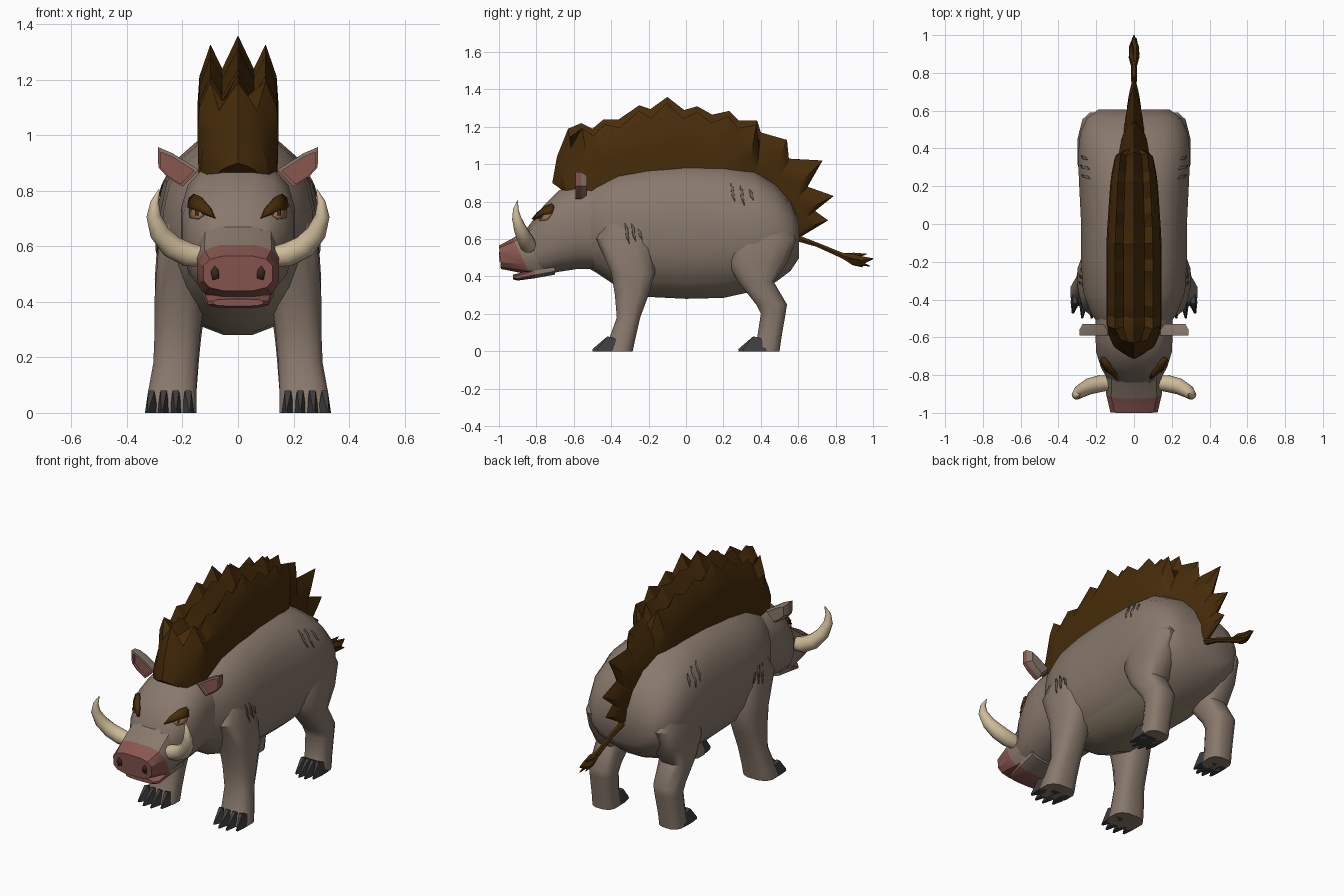
import bpy, math
from mathutils import Vector
from mathutils.bvhtree import BVHTree

if "Cube" in bpy.data.objects:
    bpy.data.objects.remove(bpy.data.objects["Cube"])


def material(name, *rgb):
    m = bpy.data.materials.new(name)
    m.use_nodes = True
    m.diffuse_color = (*rgb, 1)
    node = m.node_tree.nodes["Principled BSDF"]
    node.inputs["Base Color"].default_value = (*rgb, 1)
    node.inputs["Roughness"].default_value = 0.9
    return m


HIDE = material("grey brown hide", 0.25, 0.19, 0.15)
BELLY = material("tan belly", 0.27, 0.22, 0.145)
MANE = material("dark brown hair", 0.062, 0.025, 0.003)
PINK = material("dull pink skin", 0.25, 0.095, 0.08)
IVORY = material("ivory", 0.62, 0.50, 0.32)
CLAW = material("charcoal claw", 0.05, 0.048, 0.05)
SCAR = material("dark scar", 0.15, 0.115, 0.09)
EYE = material("amber eye", 0.28, 0.15, 0.07)
DARK = material("nostril brown", 0.04, 0.022, 0.014)


def build(name, verts, faces, mats, mirror=False, angle=40, rule=None):
    """Make a mesh object, colour its faces by a rule and shade it."""
    me = bpy.data.meshes.new(name)
    me.from_pydata([tuple(v) for v in verts], [], faces)
    for m in mats:
        me.materials.append(m)
    ob = bpy.data.objects.new(name, me)
    bpy.context.collection.objects.link(ob)
    bpy.ops.object.select_all(action='DESELECT')
    ob.select_set(True)
    bpy.context.view_layer.objects.active = ob
    bpy.ops.object.mode_set(mode='EDIT')
    bpy.ops.mesh.select_all(action='SELECT')
    bpy.ops.mesh.normals_make_consistent(inside=False)
    bpy.ops.object.mode_set(mode='OBJECT')
    if rule:
        for p in me.polygons:
            p.material_index = rule(p)
    bpy.ops.object.shade_smooth_by_angle(angle=math.radians(angle))
    if mirror:
        ob.modifiers.new("Mirror", 'MIRROR').use_mirror_merge = False
    return ob


def loft(name, rings, mats, **kw):
    """Skin a list of equal closed rings and cap both ends."""
    n = len(rings[0])
    faces = [(r * n + i, r * n + (i + 1) % n, (r + 1) * n + (i + 1) % n, (r + 1) * n + i)
             for r in range(len(rings) - 1) for i in range(n)]
    faces += [tuple(range(n)), tuple(range((len(rings) - 1) * n, len(rings) * n))]
    return build(name, [v for r in rings for v in r], faces, mats, **kw)


def oval(n, p, low):
    """Unit squared-off oval, with its own roundness for the lower half."""
    out = []
    for i in range(n):
        a = 2 * math.pi * (i + 0.5) / n
        c, s = math.cos(a), math.sin(a)
        e = p if s > 0 else low
        out.append((math.copysign(abs(c) ** e, c), math.copysign(abs(s) ** e, s)))
    top = max(s for c, s in out)
    return [(c / top, s / top) for c, s in out]


def trunk(name, sections, n, p, mats, low=None, **kw):
    """Loft along y; sections are (y, half width, bottom, top, backward lean of the bottom)."""
    return loft(name, [[(w * c, y + lean * (1 - s) / 2, (b + t) / 2 + (t - b) / 2 * s)
                        for c, s in oval(n, p, low or p)]
                       for y, w, b, t, lean in sections], mats, **kw)


def limb(name, sections):
    """Loft along z; sections are (z, y front, y back, x inner, x outer)."""
    return loft(name, [[((a + b) / 2 + (b - a) / 2 * c, (f + k) / 2 + (k - f) / 2 * s, z)
                        for c, s in oval(12, 0.72, 0.72)] for z, f, k, a, b in sections],
                [HIDE], mirror=True)


def sweep(name, path, mat, n=8, **kw):
    """Round tube through (x, y, z, radius) points."""
    pts = [Vector(p[:3]) for p in path]
    rings = []
    for i, p in enumerate(pts):
        t = (pts[min(i + 1, len(pts) - 1)] - pts[max(i - 1, 0)]).normalized()
        u = t.cross(Vector((0, 1, 0.3))).normalized()
        if abs(t.y) > 0.8:
            u = Vector((1, 0, 0))
        v = t.cross(u).normalized()
        rings.append([p + path[i][3] * (u * math.cos(k * math.tau / n) + v * math.sin(k * math.tau / n))
                      for k in range(n)])
    return loft(name, rings, [mat], **kw)


# Body with a tan underside
body = trunk("body", [(-.55, .17, .46, .88, 0), (-.48, .225, .42, .91, 0), (-.36, .27, .34, .96, 0),
                      (-.2, .28, .29, .99, 0), (0, .28, .28, 1.005, 0), (.2, .29, .285, .995, 0),
                      (.36, .297, .32, .965, 0), (.48, .285, .37, .89, 0), (.56, .25, .43, .80, 0),
                      (.605, .19, .5, .7, 0)], 20, .8, [HIDE, BELLY], low=.92,
             rule=lambda p: int(p.normal.z < -.3 and abs(p.center.x) < .19 and p.center.y < .33))

# Head, snout with a slanted pink tip, and lower lip
head = trunk("head", [(-.42, .2, .44, .89, 0), (-.58, .205, .44, .9, 0), (-.68, .2, .425, .86, 0),
                      (-.76, .175, .41, .78, 0), (-.84, .13, .41, .672, 0)], 16, .75, [HIDE])
snout = trunk("snout", [(-.8, .145, .41, .7, .06), (-.925, .148, .41, .605, .09),
                        (-1.0, .125, .44, .565, .01)], 12, .65, [HIDE, PINK], angle=30,
              rule=lambda p: int(p.center.y < -.875))
trunk("lower_lip", [(-.7, .13, .41, .47, 0), (-.81, .12, .39, .45, 0), (-.9, .11, .378, .415, 0),
                    (-.925, .09, .385, .41, 0)], 12, .7, [HIDE, PINK],
      rule=lambda p: int(p.center.y < -.8))

# Legs
front_leg = limb("front_leg", [(.74, -.4, -.26, .13, .25), (.6, -.48, -.18, .12, .287),
                               (.42, -.40, -.165, .12, .3), (.3, -.38, -.2, .135, .3),
                               (.18, -.37, -.245, .145, .305), (.07, -.41, -.27, .15, .325),
                               (0, -.44, -.285, .15, .335)])
hind_leg = limb("hind_leg", [(.78, .3, .48, .1, .25), (.6, .23, .59, .1, .292),
                             (.48, .22, .545, .11, .3), (.37, .28, .47, .12, .295),
                             (.25, .375, .54, .135, .29), (.2, .4, .532, .14, .287),
                             (.07, .38, .51, .15, .287), (0, .36, .5, .15, .29)])

# Claws, four to a foot
for foot, tip, first, step in (("front", -.5, .18, .044), ("hind", .28, .174, .032)):
    for k in range(4):
        x = first + step * k
        reach = tip + (.025 if k in (0, 3) else 0)
        rings = [[(x + dx - w, y, 0), (x + dx + w, y, 0), (x + dx + w * .5, y, h), (x + dx - w * .5, y, h)]
                 for y, w, h, dx in ((tip + .15, .022, .06, 0), (tip + .08, .023, .08, 0),
                                     (reach, .005, .012, .006 * k - .006))]
        loft(f"{foot}_claw_{k + 1}", rings, [CLAW], mirror=True, angle=20)

# Mane: base y, base z, tip y, tip z, half width
spines = [(-.66, .86, -.715, .9, .07), (-.64, .86, -.69, 1.04, .11), (-.58, .85, -.63, 1.19, .138),
          (-.5, .85, -.56, 1.22, .142), (-.46, .87, -.5, 1.19, .142), (-.4, .87, -.44, 1.24, .142),
          (-.33, .88, -.36, 1.24, .142), (-.25, .89, -.25, 1.315, .142), (-.18, .9, -.19, 1.295, .142),
          (-.12, .9, -.1, 1.36, .142), (-.04, .9, -.01, 1.29, .138), (.04, .9, .06, 1.31, .133),
          (.12, .9, .14, 1.265, .128), (.2, .9, .23, 1.285, .122), (.26, .89, .28, 1.235, .115),
          (.32, .88, .38, 1.235, .1), (.37, .86, .4, 1.17, .085), (.42, .84, .54, 1.13, .07),
          (.45, .81, .55, 1.03, .06), (.49, .78, .73, 1.02, .05), (.53, .74, .65, .88, .045),
          (.55, .71, .79, .83, .04), (.57, .67, .69, .75, .035), (.57, .64, .76, .7, .03),
          (.58, .62, .66, .64, .025), (.58, .6, .61, .61, .02)]
rings = []
for i, (by, bz, ty, tz, w) in enumerate(spines):
    if i < 3 or i > 15:  # single keel at the front and rump
        half = [(1, 0), (.92, .3), (.72, .52), (.5, .7), (.25, .86)]
    else:  # three crests along the back
        half = [(1, 0), (1.03, .45), (.98, .68), (.7, .93 if i % 2 else .88), (.4, .74)]
    profile = half + [(0, 1)] + [(-u, v) for u, v in reversed(half)]
    rings.append([(u * w, by + (ty - by) * v, bz + (tz - bz) * v) for u, v in profile])
loft("mane", rings, [MANE], angle=25)

# Tail and its tuft
sweep("tail", [(0, .58, .61, .02), (0, .7, .57, .013), (0, .84, .51, .017), (0, .88, .5, .028),
               (0, .94, .485, .026), (0, 1.0, .495, .003)], MANE, n=6, angle=30)
for k, (x, z) in enumerate(((.012, .455), (-.012, .52), (0, .45))):
    sweep(f"tail_tuft_{k + 1}", [(0, .84, .51, .015), (x, .9, (z + .5) / 2, .018),
                                 (x, .985 - .02 * k, z, .002)], MANE, n=5, angle=30)

# Tusks
sweep("tusk", [(.11, -.84, .56, .036), (.18, -.845, .57, .045), (.24, -.86, .6, .043),
               (.283, -.885, .65, .036), (.304, -.905, .71, .026), (.3, -.91, .76, .015),
               (.284, -.9, .805, .002)], IVORY, n=10, mirror=True)

# Ears: a thick leaf, pink on the front below its upper rim and on the outer edge
outline = [(.14, .875), (.2, .815), (.255, .85), (.287, .885), (.289, .958), (.235, .935), (.18, .9)]
mid = Vector((.222, .885))
low_mid = Vector((.235, .865))
inner = [low_mid + (Vector(p) - low_mid) * .8 for p in outline]
back = [mid + (Vector(p) - mid) * .75 for p in outline]
loft("ear", [[(x, y, z) for x, z in ring] for ring, y in
             ((back, -.53), (outline, -.56), (outline, -.59), (inner, -.59), (inner, -.575))],
     [HIDE, PINK], mirror=True, angle=30,
     rule=lambda p: int(p.center.y < -.55 and p.center.z < .86 + .69 * (p.center.x - .16)
                        and (p.normal.y < -.5 or p.center.x > .2)))


def tree(*obs):
    verts, faces = [], []
    for o in obs:
        base = len(verts)
        verts += [v.co.copy() for v in o.data.vertices]
        faces += [[base + i for i in p.vertices] for p in o.data.polygons]
    return BVHTree.FromPolygons(verts, faces)


def plate(name, surface, points, mat, axis, thick=.006):
    """Lay a flat outline on a surface, seen along x or y."""
    cast = Vector((-1, 0, 0)) if axis == 'x' else Vector((0, 1, 0))
    cx = sum(a for a, b in points) / len(points)
    cz = sum(b for a, b in points) / len(points)
    verts = []
    for a, z in points + [(cx, cz)]:
        origin = Vector((1, a, z)) if axis == 'x' else Vector((a, -2, z))
        hit = surface.ray_cast(origin, cast)[0]
        verts.append((hit or Vector((a, -.75, z))) - cast * thick)
    n = len(points)
    ob = build(name, verts, [(i, (i + 1) % n, n) for i in range(n)], [mat], mirror=True)
    solid = ob.modifiers.new("Thickness", 'SOLIDIFY')
    solid.thickness, solid.offset = thick * 1.5, 0


# Eyes, brows and nostrils
face = tree(head)
plate("eye", face, [(.125, .712), (.145, .698), (.172, .702), (.174, .735), (.14, .735)], EYE, 'y', .005)
plate("pupil", face, [(.142, .71), (.152, .71), (.152, .73), (.142, .73)], DARK, 'y', .008)
plate("brow", face, [(.084, .704), (.1, .74), (.13, .775), (.155, .785), (.172, .77), (.177, .738),
                     (.155, .732), (.12, .718)], MANE, 'y', .012)
plate("nostril", tree(snout), [(.068, .485), (.092, .478), (.098, .51), (.085, .53), (.07, .515)],
      DARK, 'y', .002)

# Scars on shoulder and hip
flank = tree(body, front_leg, hind_leg)
for place, spots in (("shoulder", ((-.315, .63, .055), (-.28, .635, .05), (-.245, .625, .03))),
                     ("hip", ((.25, .85, .05), (.3, .835, .055), (.35, .835, .03)))):
    for k, (y, z, h) in enumerate(spots):
        plate(f"{place}_scar_{k + 1}", flank,
              [(y - .012, z + h), (y + .004, z + h * .5), (y + .012, z - h), (y - .006, z - h * .3)],
              SCAR, 'x', .003)
